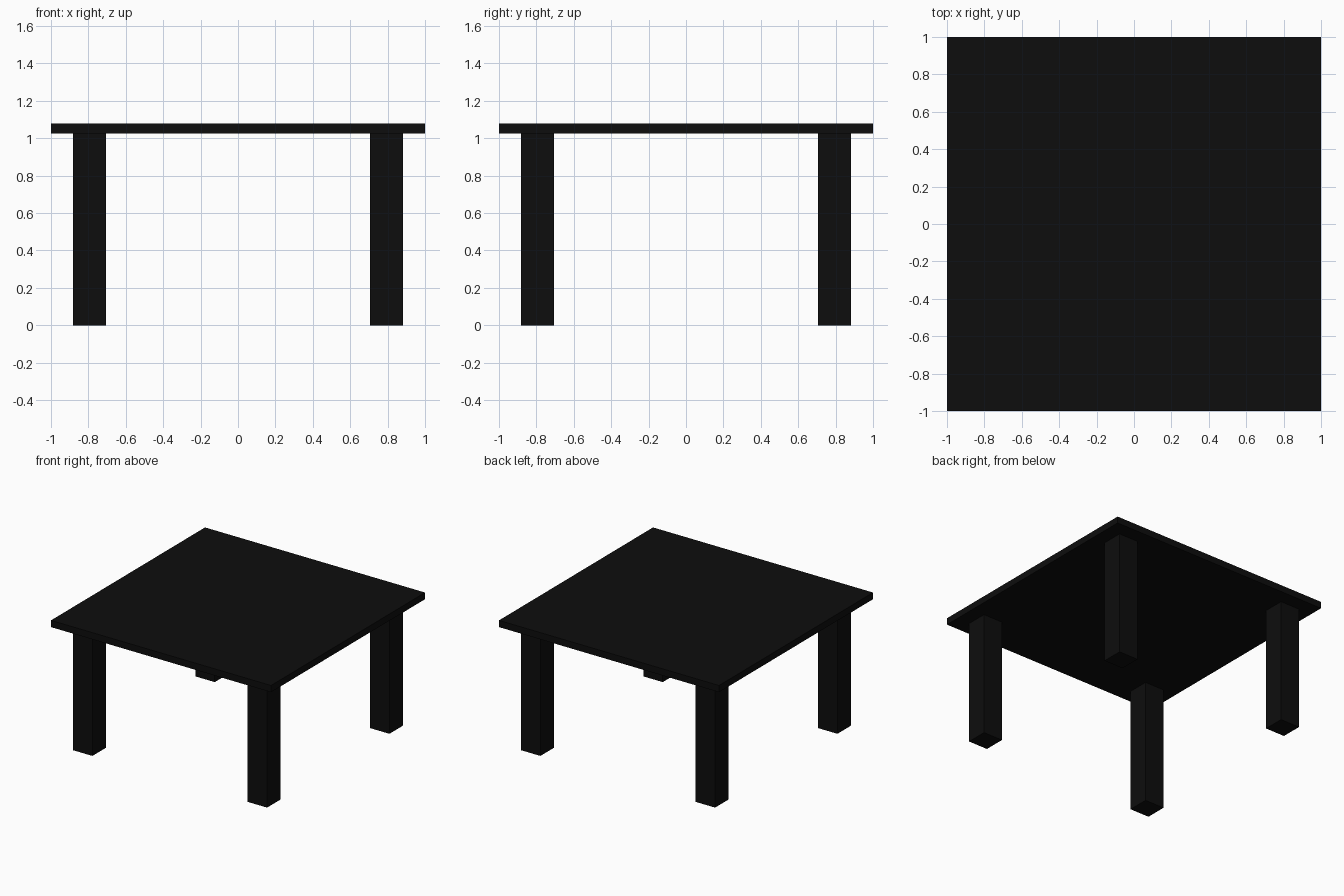
import bpy

if "Cube" in bpy.data.objects:
    bpy.data.objects.remove(bpy.data.objects["Cube"])

black = bpy.data.materials.new("black_finish")
black.diffuse_color = (0.004, 0.004, 0.004, 1)
black.use_nodes = True
black.node_tree.nodes["Principled BSDF"].inputs["Base Color"].default_value = black.diffuse_color


def box(name, center, size):
    bpy.ops.mesh.primitive_cube_add(size=1, location=center)
    ob = bpy.context.object
    ob.name = name
    ob.scale = size
    bpy.ops.object.transform_apply(location=False, rotation=False, scale=True)
    ob.data.materials.append(black)
    return ob


TOP, UNDER = 1.08, 1.025
LEG, INSET = 0.176, 0.794

# Square tabletop slab
box("tabletop", (0, 0, (TOP + UNDER) / 2), (2, 2, TOP - UNDER))

# Four square legs, set in from the corners
for side, sx in (("left", -1), ("right", 1)):
    for end, sy in (("front", -1), ("back", 1)):
        box(f"{end}_{side}_leg", (sx * INSET, sy * INSET, UNDER / 2), (LEG, LEG, UNDER))
